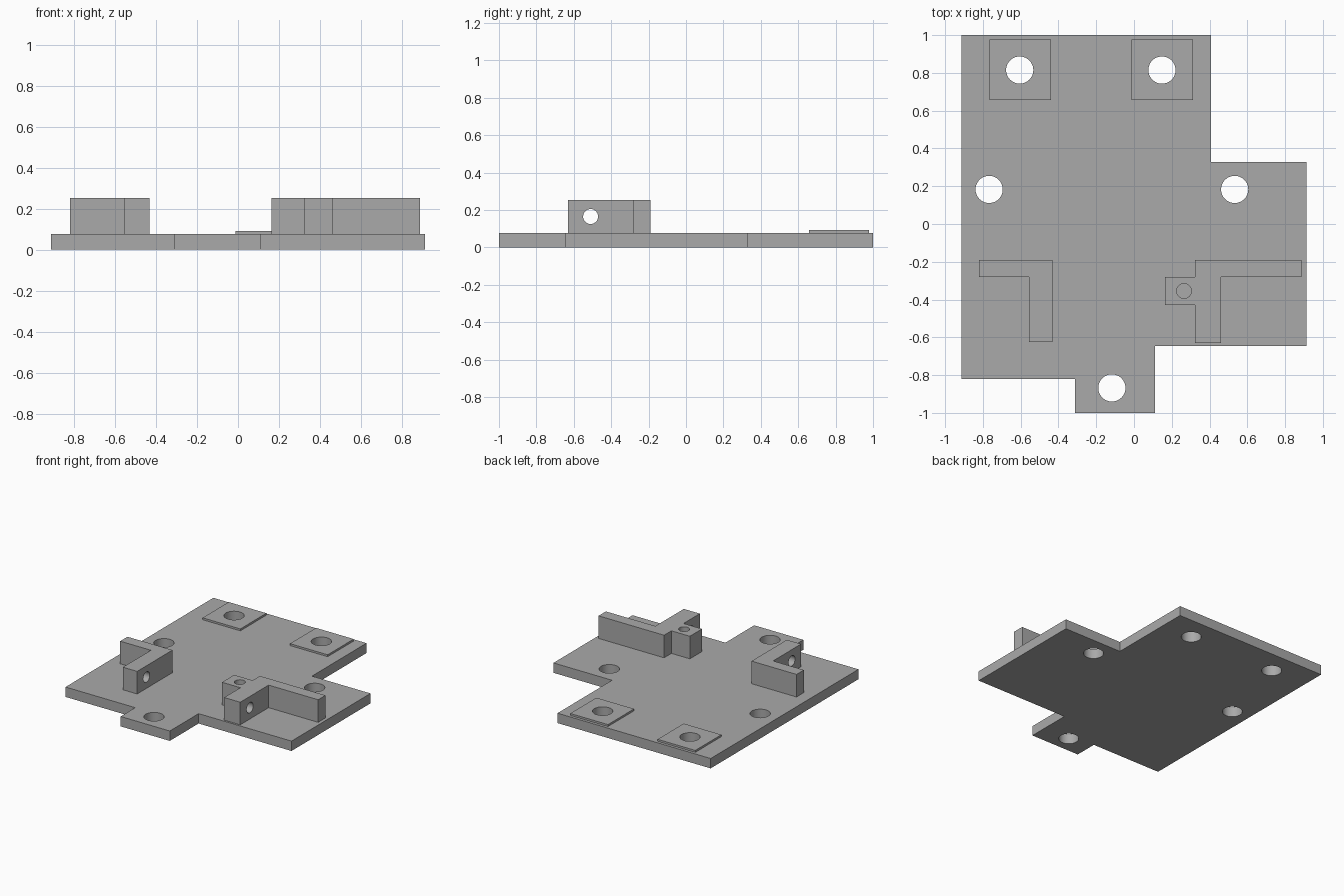
import bpy, bmesh, math

cube = bpy.data.objects.get("Cube")
if cube:
    bpy.data.objects.remove(cube, do_unlink=True)

grey = bpy.data.materials.new("plain grey")
grey.use_nodes = True
colour = (0.4, 0.4, 0.4, 1)
grey.diffuse_color = colour
grey.node_tree.nodes["Principled BSDF"].inputs["Base Color"].default_value = colour

PLATE, PAD, TOP = 0.077, 0.092, 0.253
HOLE = 0.072


def prism(name, outline, low, high):
    """Extrude a flat outline from low to high."""
    bm = bmesh.new()
    face = bm.faces.new([bm.verts.new((x, y, low)) for x, y in outline])
    up = bmesh.ops.extrude_face_region(bm, geom=[face])["geom"]
    bmesh.ops.translate(bm, vec=(0, 0, high - low),
                        verts=[v for v in up if isinstance(v, bmesh.types.BMVert)])
    bmesh.ops.recalc_face_normals(bm, faces=bm.faces)
    mesh = bpy.data.meshes.new(name)
    bm.to_mesh(mesh)
    bm.free()
    mesh.materials.append(grey)
    obj = bpy.data.objects.new(name, mesh)
    bpy.context.collection.objects.link(obj)
    return obj


def drill(obj, centre, radius, along_x=False):
    """Cut a round hole through a part, upright or along x."""
    bpy.ops.mesh.primitive_cylinder_add(
        vertices=48, radius=radius, depth=0.6, location=centre,
        rotation=(0, math.pi / 2 if along_x else 0, 0))
    cutter = bpy.context.object
    cutter.data.materials.append(grey)
    cutter.hide_render = True
    mod = obj.modifiers.new("hole", "BOOLEAN")
    mod.operation, mod.solver, mod.object = "DIFFERENCE", "EXACT", cutter
    bpy.context.view_layer.objects.active = obj
    bpy.ops.object.modifier_apply(modifier=mod.name)
    bpy.data.objects.remove(cutter, do_unlink=True)


# Base plate with stepped outline and five mounting holes
plate = prism("base_plate", [
    (-0.913, 1), (-0.913, -0.82), (-0.312, -0.82), (-0.312, -1), (0.112, -1),
    (0.112, -0.645), (0.913, -0.645), (0.913, 0.328), (0.408, 0.328), (0.408, 1)],
    0, PLATE)
pad_holes = {"right": -0.605, "left": 0.148}
for x, y in [(x, 0.815) for x in pad_holes.values()] + [
        (-0.767, 0.183), (0.533, 0.183), (-0.117, -0.868)]:
    drill(plate, (x, y, 0), HOLE)

# Raised square pads around the two rear holes
for side, x in pad_holes.items():
    left = x - 0.16
    pad = prism(side + "_pad", [(left, 0.657), (left + 0.325, 0.657),
                                (left + 0.325, 0.978), (left, 0.978)], PLATE, PAD)
    drill(pad, (x, 0.815, PAD), HOLE)

# Right corner bracket
right_bracket = prism("right_bracket", [
    (-0.82, -0.19), (-0.82, -0.28), (-0.555, -0.28), (-0.555, -0.625),
    (-0.432, -0.625), (-0.432, -0.19)], PLATE, TOP)

# Left corner bracket with a screw block on its inner side
left_bracket = prism("left_bracket", [
    (0.322, -0.19), (0.322, -0.28), (0.163, -0.28), (0.163, -0.43),
    (0.322, -0.43), (0.322, -0.63), (0.46, -0.63), (0.46, -0.28),
    (0.887, -0.28), (0.887, -0.19)], PLATE, TOP)
drill(left_bracket, (0.265, -0.355, TOP), 0.039)

# Pin holes through both bracket legs
drill(right_bracket, (-0.49, -0.51, 0.165), 0.04, True)
drill(left_bracket, (0.39, -0.51, 0.165), 0.04, True)

# Smooth hole walls, sharp edges kept
for obj in [o for o in bpy.context.scene.objects if o.type == "MESH"]:
    obj.select_set(True)
    bpy.context.view_layer.objects.active = obj
bpy.ops.object.shade_smooth_by_angle(angle=math.radians(30))
